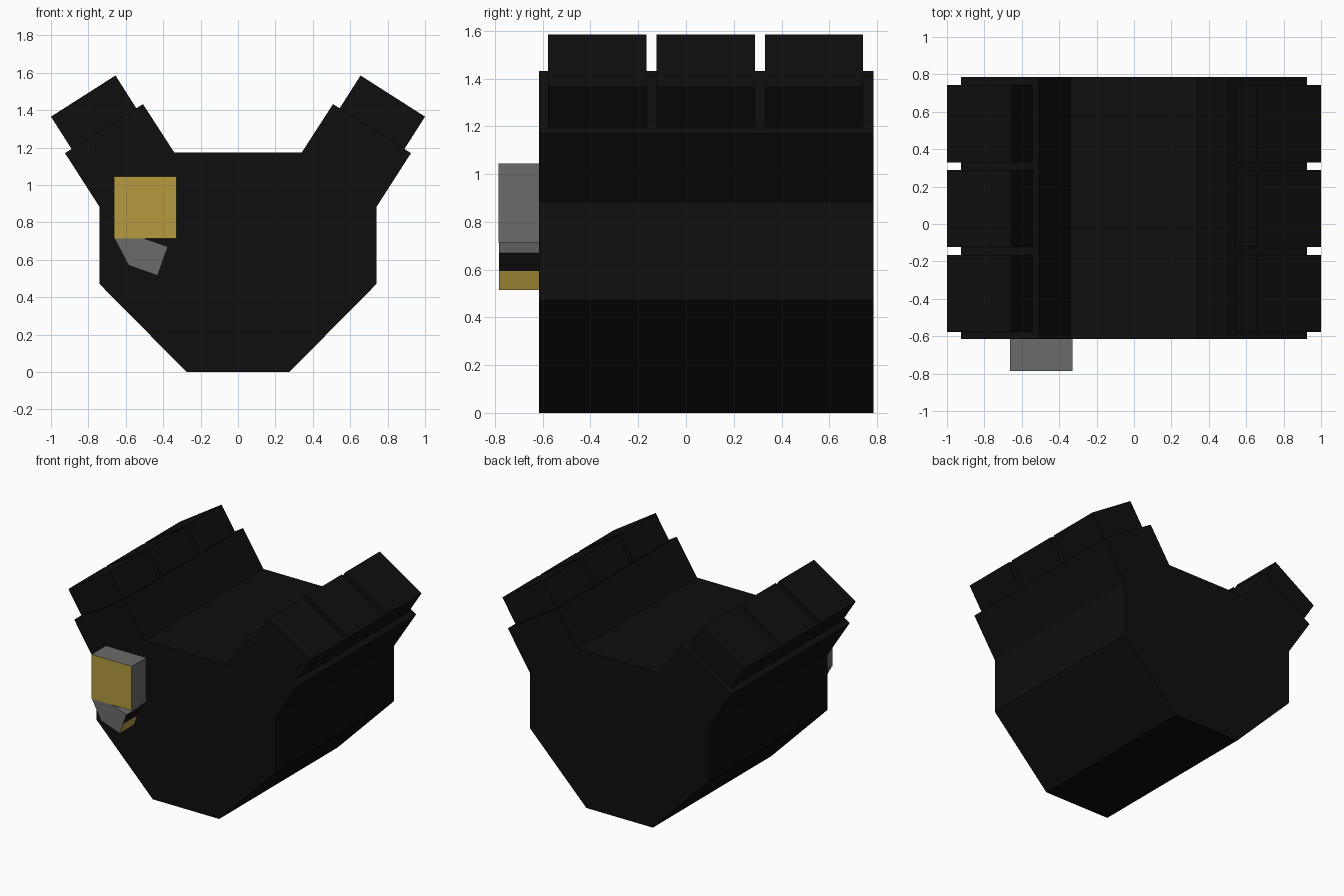
import bpy, bmesh

if "Cube" in bpy.data.objects:
    bpy.data.objects.remove(bpy.data.objects["Cube"])


def material(name, rgb):
    m = bpy.data.materials.new(name)
    m.diffuse_color = (*rgb, 1)
    m.use_nodes = True
    m.node_tree.nodes["Principled BSDF"].inputs["Base Color"].default_value = m.diffuse_color
    return m


BLACK = material("block_black", (0.0044, 0.0044, 0.0044))
GREY = material("metal_grey", (0.145, 0.145, 0.145))
GOLD = material("brass_gold", (0.46, 0.325, 0.05))


def prism(name, profile, y0, y1, mats, rule=None):
    """Extrude an x-z profile along y; rule(face) picks the material slot."""
    bm = bmesh.new()
    face = bm.faces.new([bm.verts.new((x, y0, z)) for x, z in profile])
    ext = bmesh.ops.extrude_face_region(bm, geom=[face])
    moved = [g for g in ext["geom"] if isinstance(g, bmesh.types.BMVert)]
    bmesh.ops.translate(bm, verts=moved, vec=(0, y1 - y0, 0))
    bmesh.ops.recalc_face_normals(bm, faces=bm.faces)
    if rule:
        for f in bm.faces:
            f.material_index = rule(f)
    me = bpy.data.meshes.new(name)
    bm.to_mesh(me)
    bm.free()
    for m in mats:
        me.materials.append(m)
    ob = bpy.data.objects.new(name, me)
    bpy.context.collection.objects.link(ob)
    return ob


# V-shaped engine block: right half of the profile, mirrored
half = [(0.275, 0), (0.74, 0.47), (0.74, 0.882), (0.925, 1.17),
        (0.508, 1.432), (0.34, 1.172)]
block = half + [(-x, z) for x, z in reversed(half)]
prism("engine_block", block, -0.615, 0.785, [BLACK])

# Three cylinder heads on each bank, slightly sunk into the block
head = [(0.881, 1.178), (1.0, 1.365), (0.655, 1.585), (0.536, 1.398)]
for side, label in ((1, "right"), (-1, "left")):
    for i, (y0, y1) in enumerate(((-0.577, -0.165), (-0.123, 0.289), (0.33, 0.742))):
        prism(f"cylinder_head_{label}_{i + 1}",
              [(side * x, z) for x, z in head], y0, y1, [BLACK])

# Accessory box with a gold front plate
prism("accessory_box", [(-0.664, 0.713), (-0.33, 0.713), (-0.33, 1.045), (-0.664, 1.045)],
      -0.785, -0.615, [GREY, GOLD], lambda f: int(f.normal.y < -0.9))

# Tilted bracket under the box; its lower right side is gold, upper right black
def bracket_rule(f):
    if f.normal.x > 0.8:
        return 1 if f.calc_center_median().z < 0.595 else 2
    return 0


prism("accessory_bracket",
      [(-0.66, 0.713), (-0.585, 0.57), (-0.43, 0.515), (-0.402, 0.594),
       (-0.375, 0.67), (-0.525, 0.722)],
      -0.784, -0.615, [GREY, GOLD, BLACK], bracket_rule)
